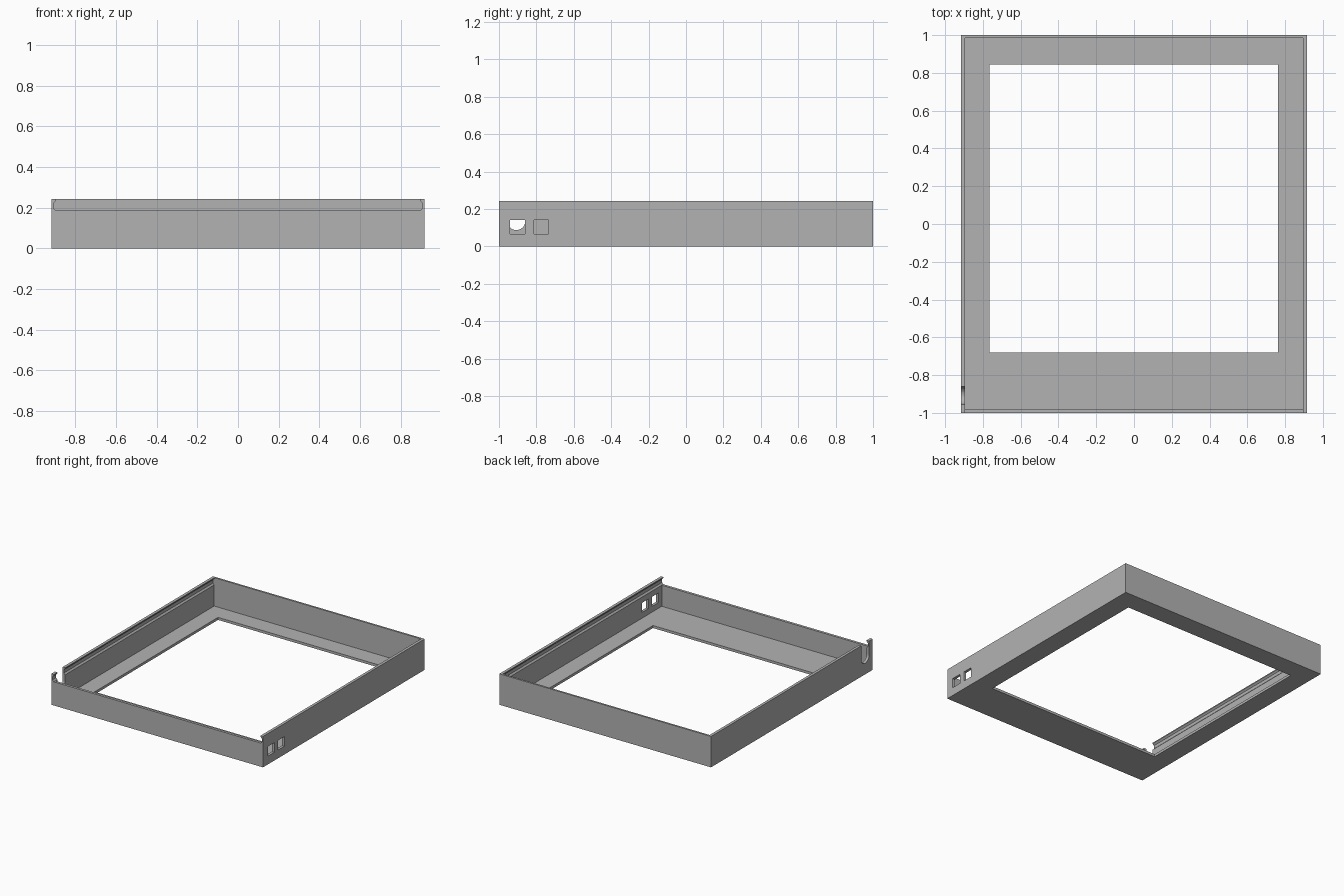
import bpy, math

if "Cube" in bpy.data.objects:
    bpy.data.objects.remove(bpy.data.objects["Cube"])

WALL_X, WALL_Y, HEIGHT = 0.917, 1.0, 0.242

grey = bpy.data.materials.new("mid_grey")
grey.diffuse_color = (0.45, 0.45, 0.45, 1)
grey.use_nodes = True
grey.node_tree.nodes["Principled BSDF"].inputs["Base Color"].default_value = grey.diffuse_color


def prism(name, profile, lo, hi, axis):
    """Extrude a closed 2D profile along x, y or z from lo to hi."""
    place = {"x": lambda a, b, t: (t, a, b),
             "y": lambda a, b, t: (a, t, b),
             "z": lambda a, b, t: (a, b, t)}[axis]
    n = len(profile)
    verts = [place(a, b, t) for t in (lo, hi) for a, b in profile]
    faces = [list(range(n))[::-1], list(range(n, 2 * n))]
    faces += [[i, (i + 1) % n, n + (i + 1) % n, n + i] for i in range(n)]
    mesh = bpy.data.meshes.new(name)
    mesh.from_pydata(verts, [], faces)
    # x-z profiles run the other way round
    if axis == "y":
        mesh.flip_normals()
    mesh.materials.append(grey)
    obj = bpy.data.objects.new(name, mesh)
    bpy.context.collection.objects.link(obj)
    return obj


def rect(a0, a1, b0, b1):
    return [(a0, b0), (a1, b0), (a1, b1), (a0, b1)]


# Solid block that becomes the open tray
tray = prism("enclosure_tray", rect(-WALL_X, WALL_X, -WALL_Y, WALL_Y), 0, HEIGHT, "z")

# Sliding lid slot: grooves in both side walls, open at the front
half = [(0.896, 0.185), (0.907, 0.197), (0.907, 0.222), (0.895, 0.234), (0.895, 0.3)]
slot = half + [(-x, z) for x, z in reversed(half)]

# U-shaped cable notch in the left wall
notch = [(-0.907 + 0.048 * math.cos(a), 0.135 + 0.048 * math.sin(a))
         for a in (math.pi + math.pi * i / 16 for i in range(17))]
notch += [(-0.859, 0.3), (-0.955, 0.3)]

cutters = [
    prism("cavity", rect(-0.896, 0.896, -0.98, 0.985), 0.02, 0.2, "z"),
    prism("lid_slot", slot, -1.1, 0.985, "y"),
    prism("screen_opening", rect(-0.765, 0.762, -0.68, 0.845), -0.1, 0.1, "z"),
    prism("cable_notch", notch, -1.0, -0.8, "x"),
    # Two square ports in the right wall
    prism("port_front", rect(-0.94, -0.86, 0.065, 0.14), 0.8, 1.0, "x"),
    prism("port_rear", rect(-0.813, -0.735, 0.065, 0.14), 0.8, 1.0, "x"),
]

bpy.context.view_layer.objects.active = tray
for cutter in cutters:
    cutter.hide_render = True
    mod = tray.modifiers.new(cutter.name, "BOOLEAN")
    mod.operation, mod.solver, mod.object = "DIFFERENCE", "EXACT", cutter
    bpy.ops.object.modifier_apply(modifier=mod.name)
    bpy.data.objects.remove(cutter)
